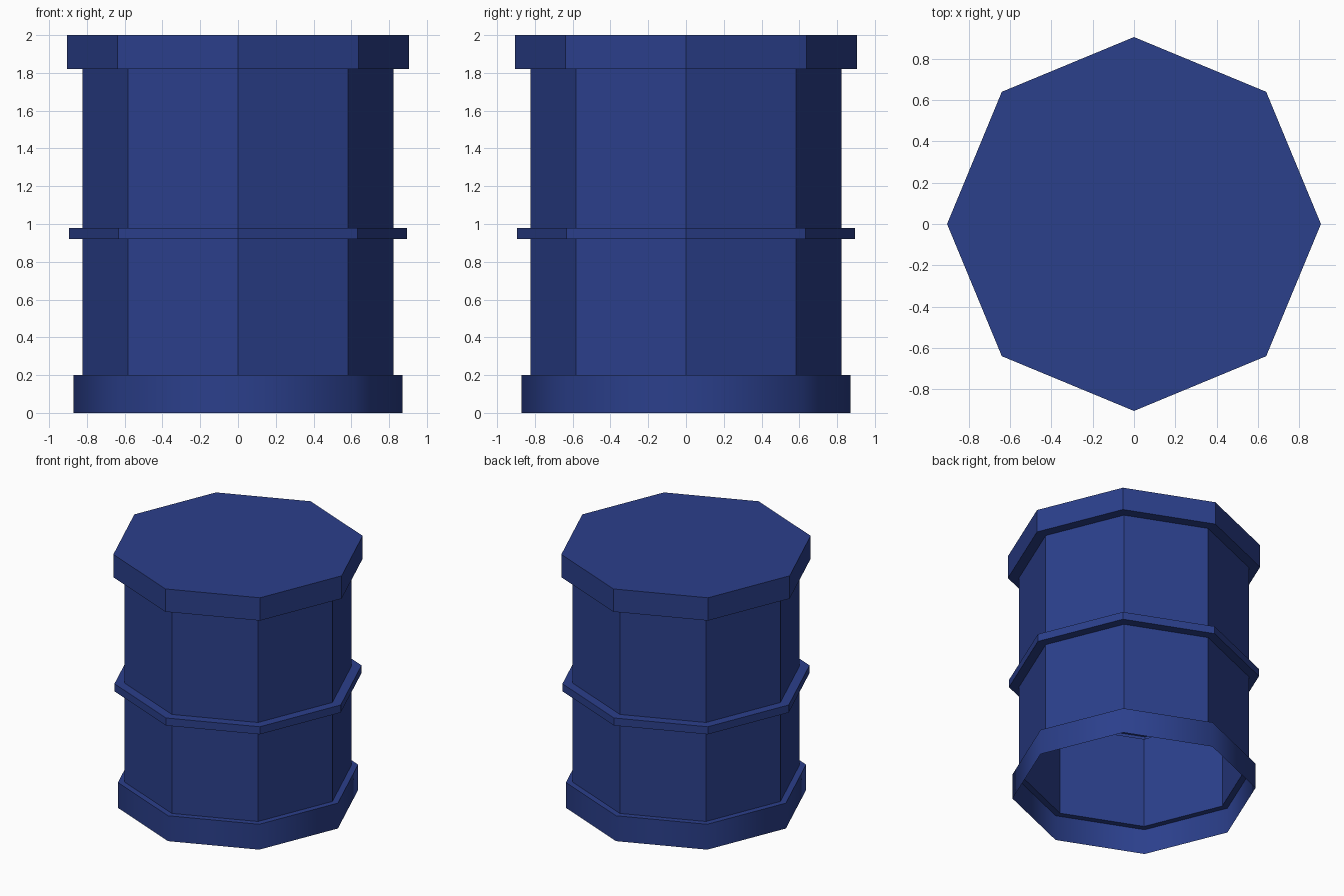
import bpy, bmesh
from math import cos, sin, tau

if "Cube" in bpy.data.objects:
    bpy.data.objects.remove(bpy.data.objects["Cube"])

SIDES = 8

blue = bpy.data.materials.new("blue_paint")
blue.diffuse_color = (0.024, 0.05, 0.26, 1)
blue.use_nodes = True
blue.node_tree.nodes["Principled BSDF"].inputs["Base Color"].default_value = blue.diffuse_color

# Single-sheet outline of the drum, bottom to top: (radius, height)
profile = [
    (0.871, 0.0), (0.871, 0.20),    # base skirt, open underneath
    (0.823, 0.20), (0.823, 0.92),   # lower body
    (0.896, 0.92), (0.896, 0.98),   # middle hoop
    (0.823, 0.98), (0.823, 1.82),   # upper body
    (0.904, 1.82), (0.904, 2.0),    # lid rim
]

bm = bmesh.new()
rings = [[bm.verts.new((r * cos(tau * i / SIDES), r * sin(tau * i / SIDES), z))
          for i in range(SIDES)] for r, z in profile]

# Walls and steps; only the base skirt is smooth shaded
for level, (low, high) in enumerate(zip(rings, rings[1:])):
    for i in range(SIDES):
        j = (i + 1) % SIDES
        face = bm.faces.new((low[i], low[j], high[j], high[i]))
        face.smooth = level == 0

# Lid top
bm.faces.new(rings[-1])

mesh = bpy.data.meshes.new("drum_barrel")
bm.to_mesh(mesh)
bm.free()
mesh.materials.append(blue)
barrel = bpy.data.objects.new("drum_barrel", mesh)
bpy.context.collection.objects.link(barrel)

# Keep a crisp crease where the smooth skirt meets its flat ledge
for edge in mesh.edges:
    a, b = (mesh.vertices[v].co for v in edge.vertices)
    edge.use_edge_sharp = abs(a.z - 0.2) < 1e-4 and abs(b.z - 0.2) < 1e-4
